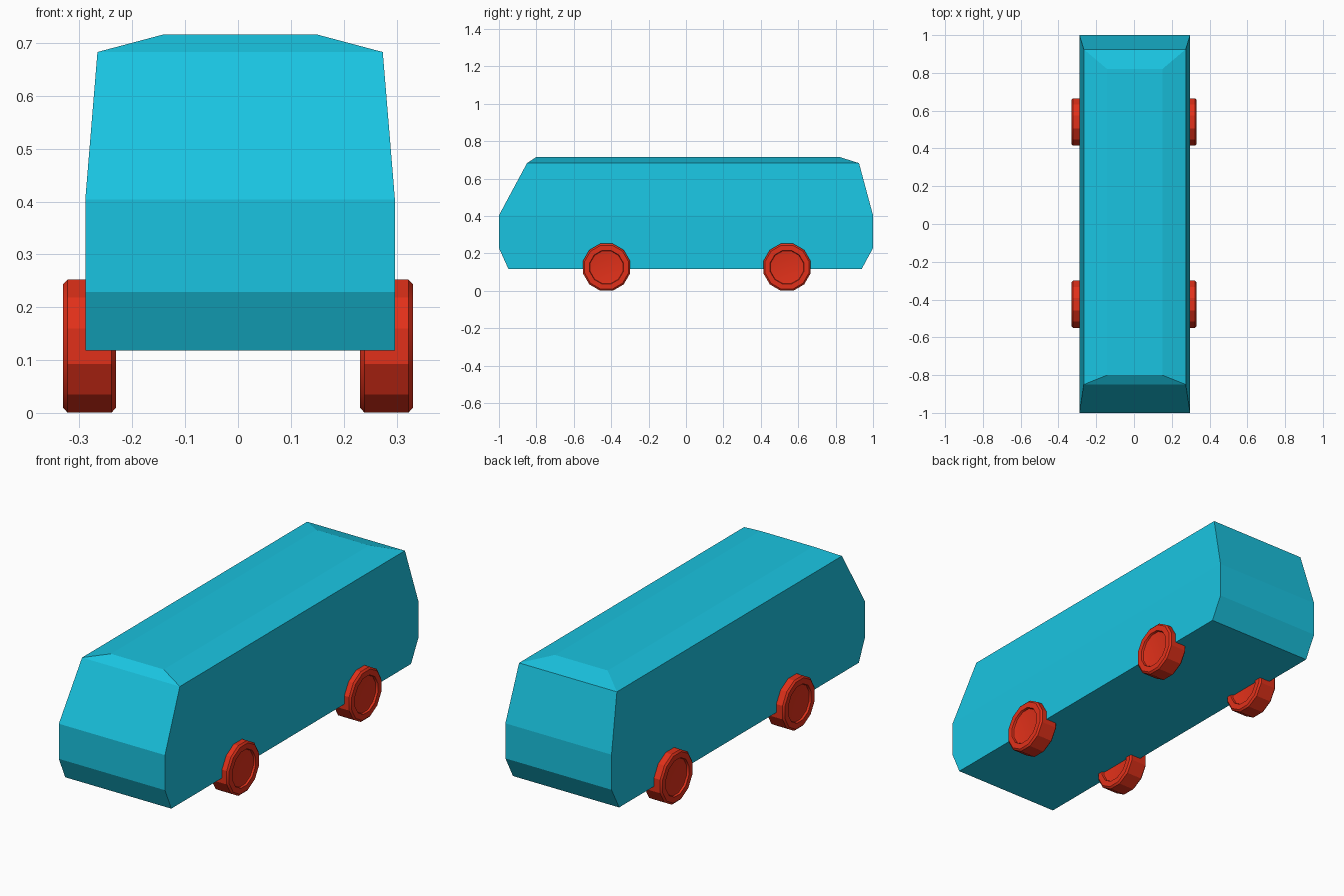
import bpy, bmesh, math
from mathutils import Vector

if "Cube" in bpy.data.objects:
    bpy.data.objects.remove(bpy.data.objects["Cube"])


def material(name, color):
    m = bpy.data.materials.new(name)
    m.diffuse_color = color
    m.use_nodes = True
    m.node_tree.nodes["Principled BSDF"].inputs["Base Color"].default_value = m.diffuse_color
    return m


def finish(bm, name, mat):
    bmesh.ops.recalc_face_normals(bm, faces=bm.faces)
    me = bpy.data.meshes.new(name)
    bm.to_mesh(me)
    bm.free()
    me.materials.append(mat)
    ob = bpy.data.objects.new(name, me)
    bpy.context.collection.objects.link(ob)
    return ob


blue = material("body_blue", (0.01, 0.55, 0.75, 1))
red = material("wheel_red", (0.75, 0.03, 0.01, 1))

# Body: stacked rectangular sections (z, half width, front y, back y)
CX = 0.004
sections = [
    (0.118, 0.293, -0.95, 0.94),
    (0.229, 0.293, -1.0, 1.0),
    (0.404, 0.293, -1.0, 1.0),
    (0.683, 0.270, -0.85, 0.925),
    (0.716, 0.146, -0.80, 0.82),
]
bm = bmesh.new()
rings = [[bm.verts.new((CX + sx * w, (y0, y1)[k], z))
          for sx, k in ((-1, 0), (1, 0), (1, 1), (-1, 1))]
         for z, w, y0, y1 in sections]
for a, b in zip(rings, rings[1:]):
    for i in range(4):
        j = (i + 1) % 4
        bm.faces.new((a[i], a[j], b[j], b[i]))
bm.faces.new(rings[0][::-1])
bm.faces.new(rings[-1])
finish(bm, "van_body", blue)

# Wheels: twelve-sided lathed profile (offset along axle, radius), hub recessed on both sides
SIDES = 12
half = [(0.038, 0.080), (0.040, 0.090), (0.050, 0.093), (0.050, 0.121), (0.042, 0.130)]
profile = half + [(-o, r) for o, r in reversed(half)]


def wheel(name, x, y, z=0.1265):
    bm = bmesh.new()
    loops = []
    for o, r in profile:
        angles = [2 * math.pi * (i + 0.5) / SIDES for i in range(SIDES)]
        loops.append([bm.verts.new(Vector((x + o, y + r * math.cos(t), z + r * math.sin(t))))
                      for t in angles])
    for a, b in zip(loops, loops[1:]):
        for i in range(SIDES):
            j = (i + 1) % SIDES
            bm.faces.new((a[i], a[j], b[j], b[i]))
    bm.faces.new(loops[0])
    bm.faces.new(loops[-1])
    ob = finish(bm, name, red)
    bpy.ops.object.select_all(action='DESELECT')
    ob.select_set(True)
    bpy.context.view_layer.objects.active = ob
    bpy.ops.object.shade_smooth_by_angle(angle=math.radians(29))


for end, y in (("front", -0.425), ("back", 0.54)):
    for side, s in (("left", -1), ("right", 1)):
        wheel(f"{end}_{side}_wheel", s * 0.281, y)
